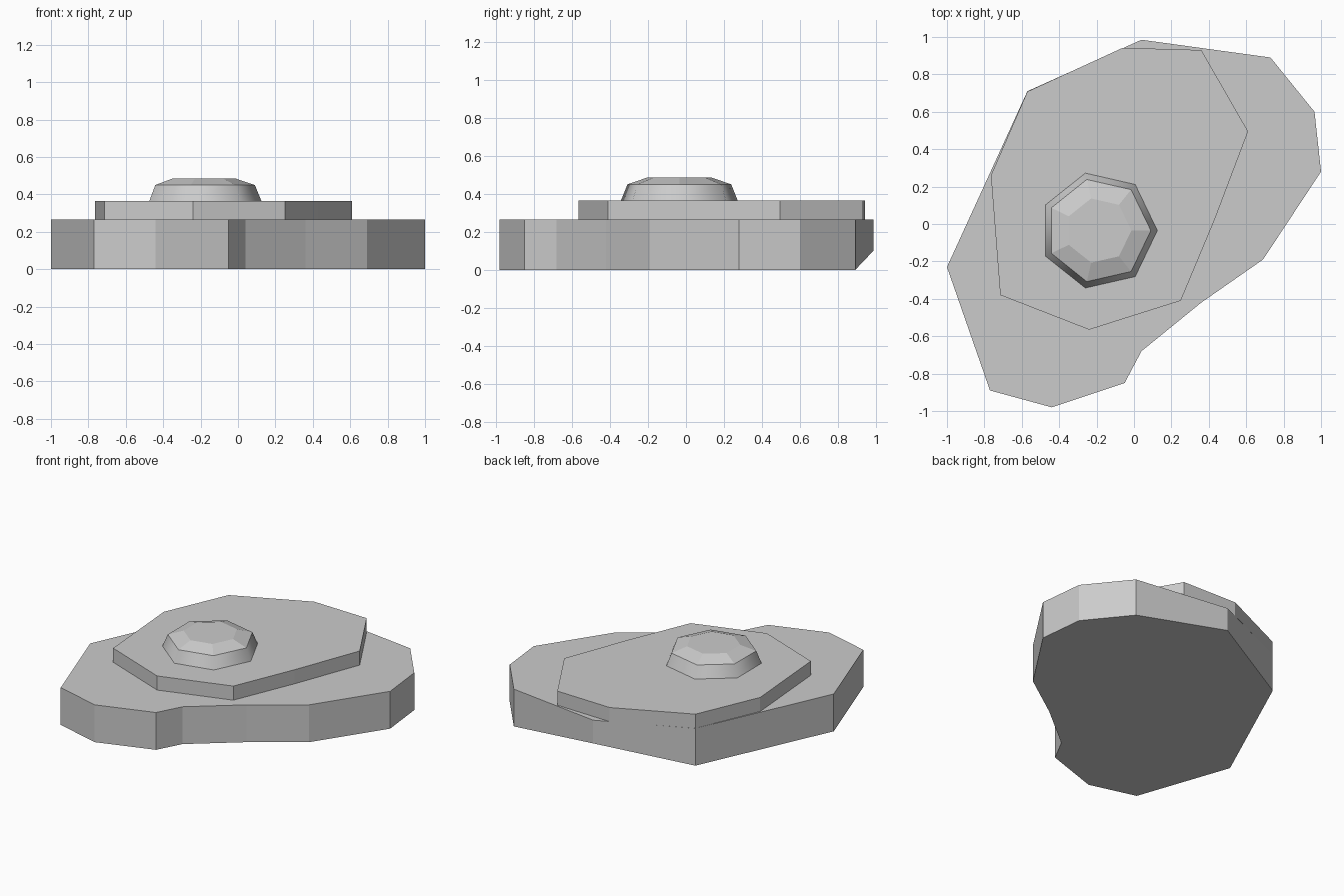
import bpy
import bmesh
from math import cos, sin, tau

cube = bpy.data.objects.get("Cube")
if cube:
    bpy.data.objects.remove(cube, do_unlink=True)

# One plain stone colour
stone = bpy.data.materials.new("stone_grey")
stone.use_nodes = True
grey = (0.6, 0.6, 0.6, 1)
stone.diffuse_color = grey
stone.node_tree.nodes["Principled BSDF"].inputs["Base Color"].default_value = grey


def loft(name, rings, smooth_bands=()):
    """Join matching rings of points from bottom to top and cap both ends."""
    bm = bmesh.new()
    loops = [[bm.verts.new(p) for p in ring] for ring in rings]
    bm.faces.new(loops[0][::-1])
    bm.faces.new(loops[-1])
    n = len(loops[0])
    for band, (low, high) in enumerate(zip(loops, loops[1:])):
        for i in range(n):
            j = (i + 1) % n
            face = bm.faces.new((low[i], low[j], high[j], high[i]))
            face.smooth = band in smooth_bands
    # Keep the rims between bands crisp
    for loop in loops:
        for i in range(n):
            bm.edges.get((loop[i], loop[(i + 1) % n])).smooth = False
    bmesh.ops.recalc_face_normals(bm, faces=bm.faces)
    mesh = bpy.data.meshes.new(name)
    bm.to_mesh(mesh)
    bm.free()
    mesh.materials.append(stone)
    obj = bpy.data.objects.new(name, mesh)
    bpy.context.collection.objects.link(obj)
    return obj


def at_height(outline, z):
    return [(x, y, z) for x, y in outline]


# Wide base slab, with its back corner chipped on the underside
base = [(0.04, 0.985), (-0.57, 0.71), (-1.0, -0.23), (-0.77, -0.89),
        (-0.44, -0.98), (-0.05, -0.85), (0.04, -0.68), (0.36, -0.42),
        (0.69, -0.19), (1.0, 0.28), (0.965, 0.6), (0.73, 0.89)]
underside = at_height(base, 0)
underside[0] = (*base[0], 0.1)
loft("base_slab", [underside, at_height(base, 0.265)])

# Thinner slab resting on the base
upper = [(0.36, 0.93), (-0.06, 0.942), (-0.57, 0.708), (-0.765, 0.26),
         (-0.715, -0.38), (-0.24, -0.565), (0.25, -0.41), (0.43, 0.02),
         (0.61, 0.495)]
loft("upper_slab", [at_height(upper, 0.265), at_height(upper, 0.365)])

# Seven-sided cap stone with a rounded wall and a faceted bevel
profile = [(0.315, 0.365), (0.28, 0.45), (0.176, 0.485)]
cap = [[(-0.19 + r * cos(tau * i / 7), -0.035 + r * sin(tau * i / 7), z)
        for i in range(7)] for r, z in profile]
loft("cap_stone", cap, smooth_bands=(0,))
